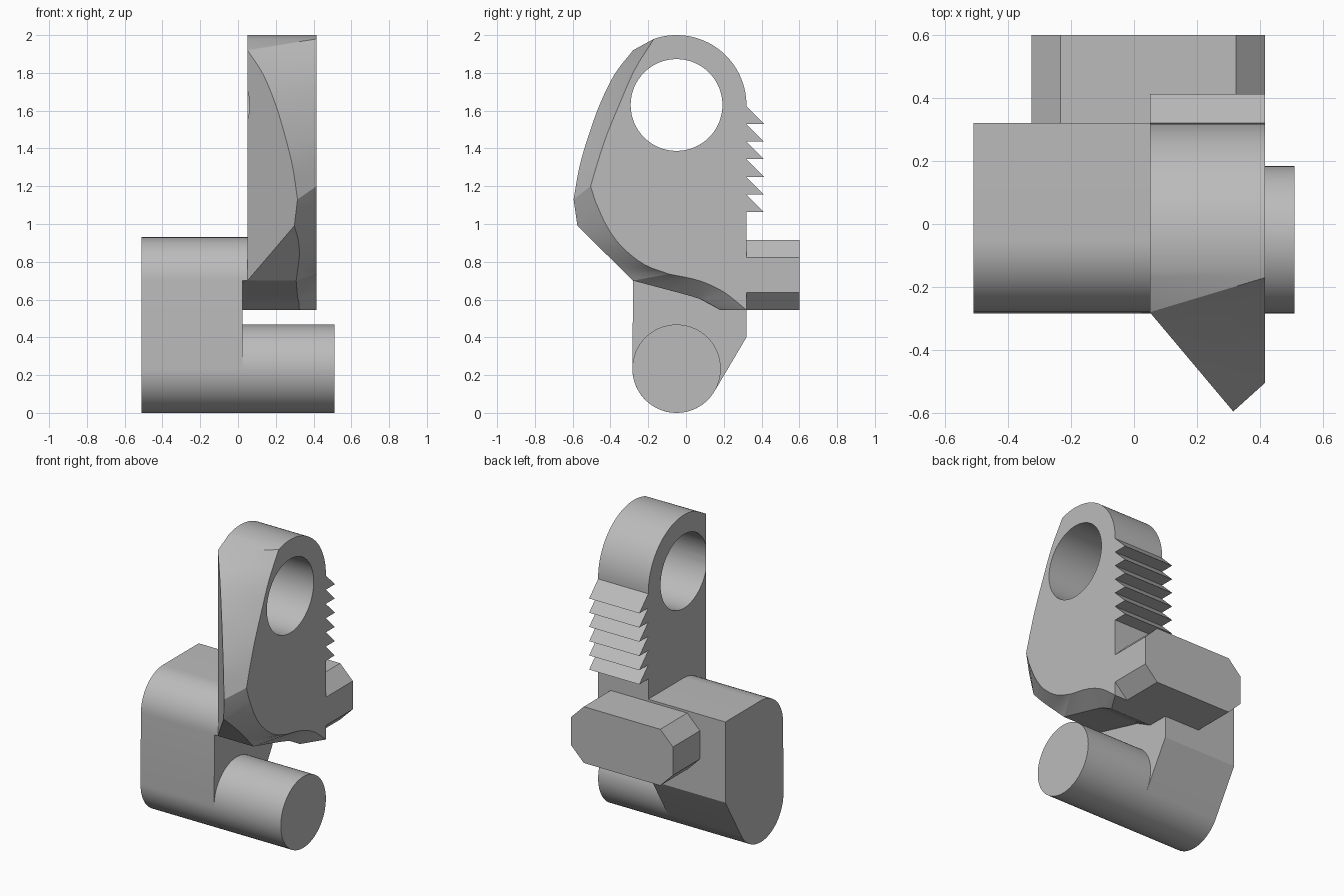
import bpy, bmesh, math
from mathutils import Vector

if "Cube" in bpy.data.objects:
    bpy.data.objects.remove(bpy.data.objects["Cube"], do_unlink=True)

grey = bpy.data.materials.new("plain grey")
grey.use_nodes = True
grey.diffuse_color = (0.5, 0.5, 0.5, 1)
grey.node_tree.nodes["Principled BSDF"].inputs["Base Color"].default_value = (0.5, 0.5, 0.5, 1)


def finish(name, bm, angle=25):
    bmesh.ops.recalc_face_normals(bm, faces=bm.faces)
    mesh = bpy.data.meshes.new(name)
    bm.to_mesh(mesh)
    bm.free()
    mesh.materials.append(grey)
    obj = bpy.data.objects.new(name, mesh)
    bpy.context.collection.objects.link(obj)
    smooth(obj, angle)
    return obj


def smooth(obj, angle=25):
    bpy.ops.object.select_all(action='DESELECT')
    obj.select_set(True)
    bpy.context.view_layer.objects.active = obj
    bpy.ops.object.shade_smooth_by_angle(angle=math.radians(angle))


def extrude(name, points, start, end, axis="x"):
    """Extrude a (y, z) profile along x, or an (x, z) profile along y."""
    bm = bmesh.new()
    place = (lambda d, p: (d, p[0], p[1])) if axis == "x" else (lambda d, p: (p[0], d, p[1]))
    face = bm.faces.new([bm.verts.new(place(start, p)) for p in points])
    out = bmesh.ops.extrude_face_region(bm, geom=[face])
    shift = Vector(place(end - start, (0, 0)))
    bmesh.ops.translate(bm, vec=shift, verts=[v for v in out["geom"] if isinstance(v, bmesh.types.BMVert)])
    return finish(name, bm)


def arc(cy, cz, r, a0, a1, n):
    angles = [math.radians(a0 + (a1 - a0) * i / n) for i in range(n + 1)]
    return [(cy + r * math.cos(a), cz + r * math.sin(a)) for a in angles]


def spline(rows, n=4):
    """Smooth interpolation through rows of values."""
    pts = [Vector(r) for r in rows]
    pts = [pts[0] * 2 - pts[1]] + pts + [pts[-1] * 2 - pts[-2]]
    out = []
    for a, b, c, d in zip(pts, pts[1:], pts[2:], pts[3:]):
        for i in range(n):
            t = i / n
            out.append((b * 2 + (c - a) * t + (a * 2 - b * 5 + c * 4 - d) * t * t
                        + (b * 3 - a - c * 3 + d) * t ** 3) / 2)
    return out + [pts[-2]]


# Main block, joint and round pin
CY, PIN_Z, PIN_R = -0.05, 0.234, 0.234
shoulder = arc(CY, 0.7, 0.23, 180, 90, 14)
extrude("body_block", arc(CY, PIN_Z, PIN_R, 329, 180, 32) + shoulder + [(0.32, 0.93), (0.32, 0.4)], -0.51, 0.025)
extrude("body_joint", shoulder + [(0.32, 0.93), (0.32, 0.545), (0.18, 0.545), (0.06, 0.61)], 0.02, 0.055)
extrude("round_pin", arc(CY, PIN_Z, PIN_R, 0, 354.375, 63), 0.0, 0.51)

# Lever: each section has a left, a ridge and a right point
XL, XR, FRONT = 0.05, 0.415, -0.28
sections = []
for y, z in arc(CY, 1.63, 0.37, 0, 109, 30):
    sections.append(((XL, y, z), (XR, y, z), (XR, y, z)))

# Upper front: ridge lies on a slanted upright plane
upper = spline([(-0.28, 1.92, -0.17, 1.98), (-0.38, 1.79, -0.27, 1.82), (-0.46, 1.625, -0.35, 1.64),
                (-0.522, 1.45, -0.42, 1.47), (-0.565, 1.3, -0.465, 1.335), (-0.595, 1.13, -0.505, 1.2)])
upper.append(Vector((-0.575, 0.99, -0.48, 1.12)))
for y, z, yb, zb in upper:
    ridge_x = XL + (FRONT - y) * 0.265 / 0.315
    sections.append(((XL, FRONT, z), (ridge_x, y, z), (XR, yb, zb)))

# Lower front: the underside fans out from one corner
lower = spline([(0.298, -0.48, 1.12), (0.318, -0.42, 0.99), (0.325, -0.34, 0.88), (0.318, -0.22, 0.785), (0.308, -0.09, 0.735)])
for i, (x, yb, zb) in enumerate(lower[1:], 1):
    t = i / (len(lower) - 1)
    sections.append(((XL, FRONT, 0.7), (x, -0.575 + t * 0.295, 0.99 - t * 0.29), (XR, yb, zb)))

# Underside
under = spline([(0.308, FRONT, 0.7, -0.09, 0.735), (0.315, 0.03, 0.617, 0.07, 0.7),
                (0.322, 0.11, 0.585, 0.2, 0.64), (0.325, 0.18, 0.545, 0.32, 0.545)])
for x, y, z, yb, zb in under[1:]:
    sections.append(((XL, y, z), (x, y, z), (XR, yb, zb)))
sections.append(((XL, 0.32, 0.545), (XR, 0.32, 0.545), (XR, 0.32, 0.545)))

bm = bmesh.new()
known = {}


def vert(p):
    key = tuple(round(c, 3) for c in p)
    if key not in known:
        known[key] = bm.verts.new(p)
    return known[key]


def add_face(points):
    verts = list(dict.fromkeys(vert(p) for p in points))
    if len(verts) > 2 and not bm.faces.get(verts):
        bm.faces.new(verts)


for (a, m, b), (a2, m2, b2) in zip(sections, sections[1:] + sections[:1]):
    for tri in ((a, m, a2), (m, m2, a2), (m, b, b2), (m, b2, m2)):
        add_face(tri)
add_face([s[0] for s in sections])
add_face([s[2] for s in sections])
lever = finish("lever_plate", bm)

# Round hole through the lever
cutter = extrude("hole_cutter", arc(CY, 1.63, 0.243, 0, 354.375, 63), -0.2, 0.7)
cutter.hide_render = True
cut = lever.modifiers.new("hole", 'BOOLEAN')
cut.operation = 'DIFFERENCE'
cut.solver = 'EXACT'
cut.object = cutter
bpy.context.view_layer.objects.active = lever
bpy.ops.object.modifier_move_to_index(modifier=cut.name, index=0)
bpy.ops.object.modifier_apply(modifier=cut.name)
bpy.data.objects.remove(cutter, do_unlink=True)
smooth(lever)

# Saw teeth on the back of the lever
for i in range(6):
    top = 1.623 - i * 0.0935
    extrude(f"tooth_{i + 1}", [(0.31, top + 0.01), (0.413, top - 0.093), (0.31, top - 0.093)], XL, XR)

# Rear bar with clipped corners
x0, x1, z0, z1, c = -0.325, 0.415, 0.545, 0.915, 0.092
extrude("rear_bar", [(x0 + c, z0), (x1 - c, z0), (x1, z0 + c), (x1, z1 - c),
                     (x1 - c, z1), (x0 + c, z1), (x0, z1 - c), (x0, z0 + c)], 0.31, 0.6, "y")
